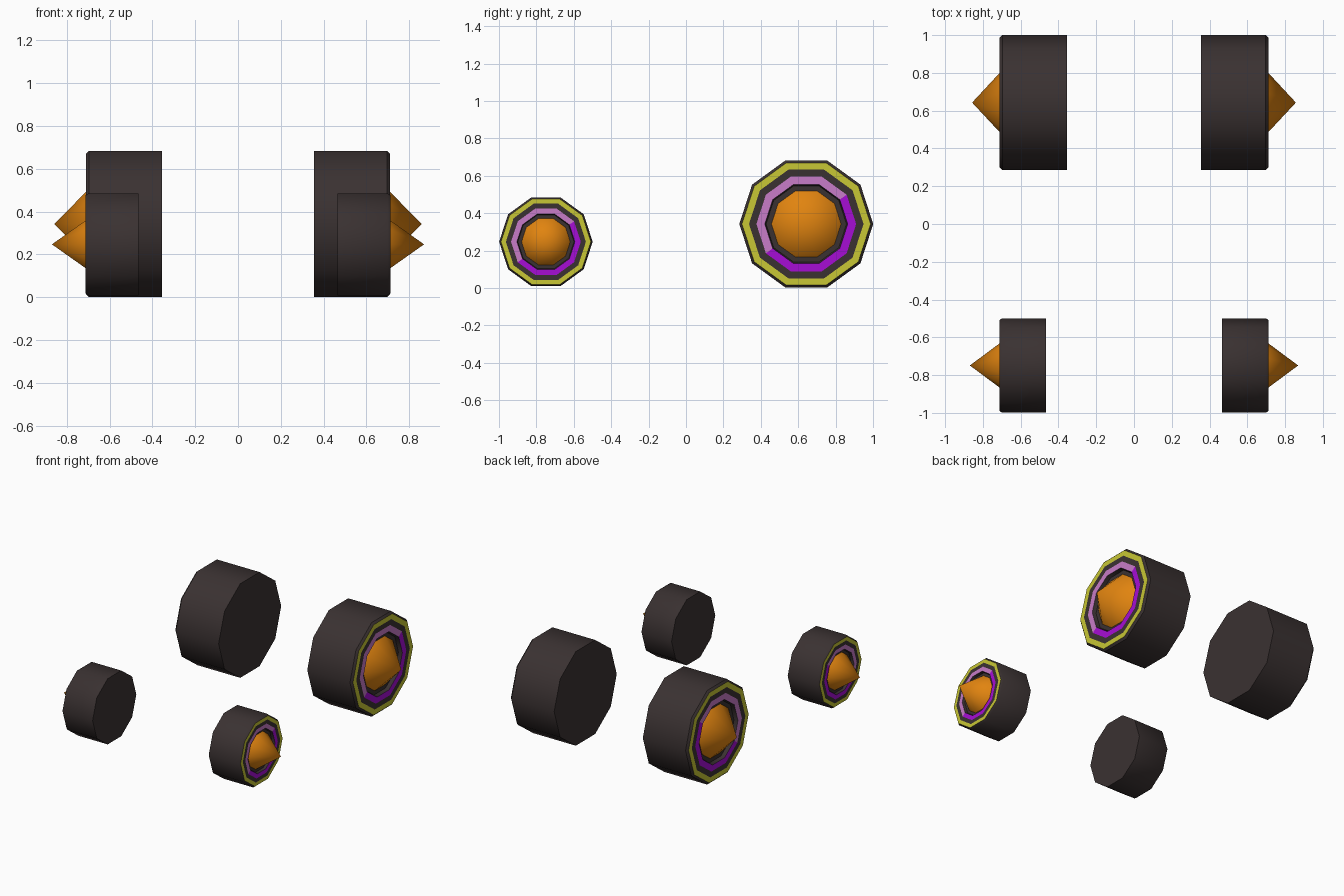
import bpy, bmesh, math

if "Cube" in bpy.data.objects:
    bpy.data.objects.remove(bpy.data.objects["Cube"])

SIDES = 10

def material(name, rgb):
    m = bpy.data.materials.new(name)
    m.diffuse_color = (*rgb, 1)
    m.use_nodes = True
    m.node_tree.nodes["Principled BSDF"].inputs["Base Color"].default_value = m.diffuse_color
    return m

DARK, YELLOW, PINK, PURPLE = range(4)
tyre_mats = [material("dark rubber", (0.042, 0.031, 0.031)),
             material("yellow", (0.58, 0.57, 0.035)),
             material("light pink", (0.58, 0.20, 0.58)),
             material("purple", (0.38, 0.004, 0.66))]
orange = material("orange", (0.75, 0.23, 0.005))

def finish(bm, name, mats):
    bmesh.ops.recalc_face_normals(bm, faces=bm.faces)
    me = bpy.data.meshes.new(name)
    bm.to_mesh(me)
    bm.free()
    for m in mats:
        me.materials.append(m)
    ob = bpy.data.objects.new(name, me)
    bpy.context.collection.objects.link(ob)
    bpy.ops.object.select_all(action='DESELECT')
    ob.select_set(True)
    bpy.context.view_layer.objects.active = ob
    bpy.ops.object.shade_smooth_by_angle(angle=math.radians(40))

def ring(bm, x, r, cy, cz):
    return [bm.verts.new((x, cy + r * math.cos(a), cz + r * math.sin(a)))
            for a in (2 * math.pi * i / SIDES for i in range(SIDES))]

def wheel(name, side, cy, cz, R, x_in, x_out, depth, tip):
    # tyre: inner cap, tread, small bevel, painted rings, hub recess
    floor = x_out - depth
    profile = [(x_in, R, DARK), (x_out - 0.014, R, DARK), (x_out, 0.96 * R, DARK),
               (x_out, 0.855 * R, YELLOW), (x_out, 0.745 * R, DARK),
               (x_out, 0.62 * R, PINK), (floor, 0.60 * R, DARK)]
    bm = bmesh.new()
    rings = [ring(bm, side * x, r, cy, cz) for x, r, _ in profile]
    bm.faces.new(rings[0])
    bm.faces.new(rings[-1])
    for k in range(1, len(rings)):
        a, b = rings[k - 1], rings[k]
        for i in range(SIDES):
            j = (i + 1) % SIDES
            f = bm.faces.new((a[i], a[j], b[j], b[i]))
            mat = profile[k][2]
            # half of the ring, from 36 to 216 degrees, is pink, the rest purple
            if mat == PINK and not 1 <= i < 6:
                mat = PURPLE
            f.material_index = mat
    finish(bm, name + "_tyre", tyre_mats)

    # pointed hub cone standing in the recess
    bm = bmesh.new()
    base = ring(bm, side * floor, 0.52 * R, cy, cz)
    apex = bm.verts.new((side * tip, cy, cz))
    bm.faces.new(base)
    for i in range(SIDES):
        bm.faces.new((base[i], base[(i + 1) % SIDES], apex))
    finish(bm, name + "_hub_cone", [orange])

for side, label in ((1, "right"), (-1, "left")):
    wheel("rear_" + label, side, 0.643, 0.342, 0.358, 0.355, 0.711, 0.027, 0.857)
    wheel("front_" + label, side, -0.749, 0.247, 0.250, 0.465, 0.713, 0.019, 0.869)
